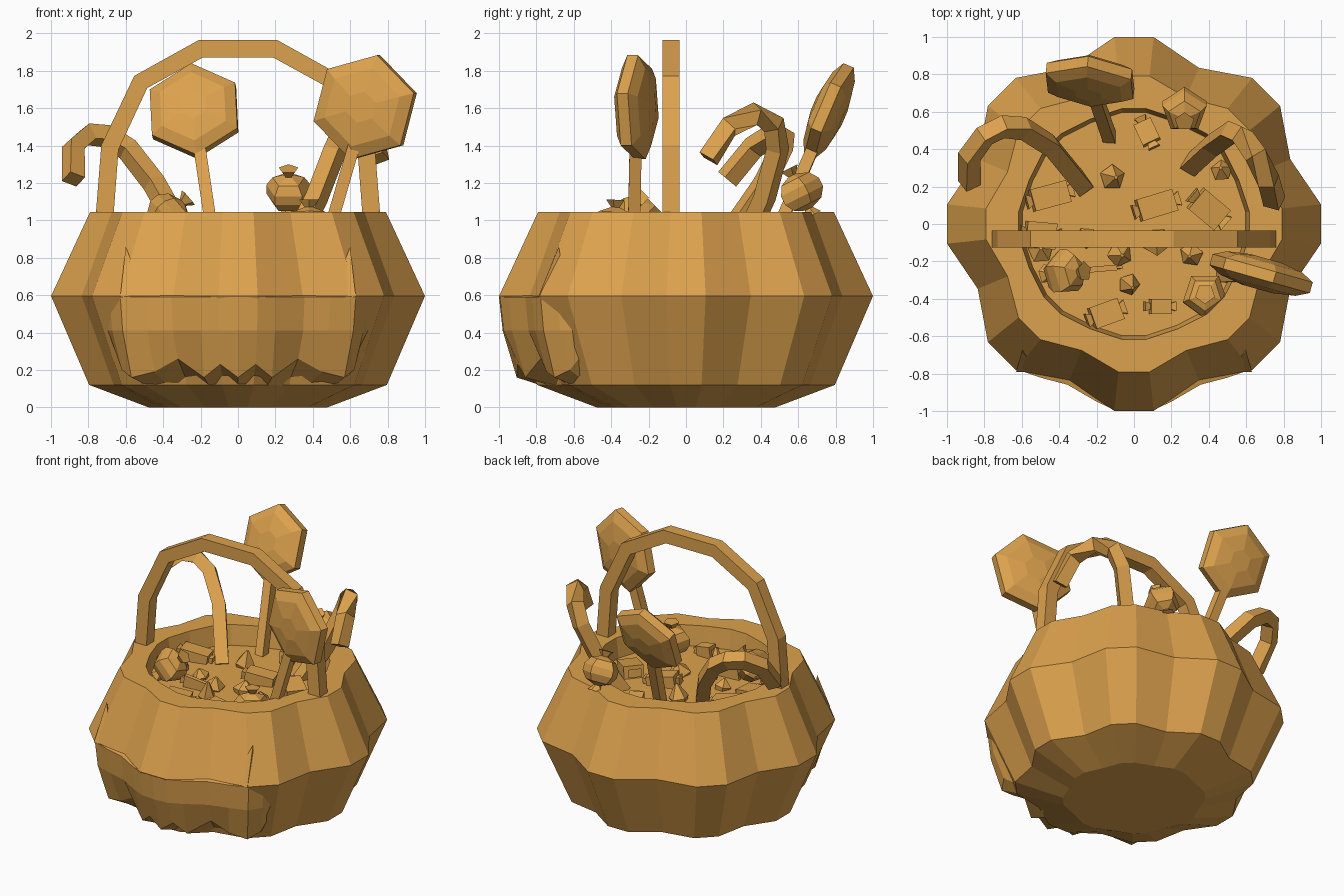
import bpy, bmesh
from math import sin, cos, radians, pi
from mathutils import Vector, Matrix

if "Cube" in bpy.data.objects:
    bpy.data.objects.remove(bpy.data.objects["Cube"])

caramel = bpy.data.materials.new("caramel_orange")
caramel.use_nodes = True
caramel.diffuse_color = (0.72, 0.36, 0.075, 1)
caramel.node_tree.nodes["Principled BSDF"].inputs["Base Color"].default_value = (0.72, 0.36, 0.075, 1)


def finish(name, bm, matrix=Matrix()):
    bmesh.ops.recalc_face_normals(bm, faces=bm.faces)
    mesh = bpy.data.meshes.new(name)
    bm.to_mesh(mesh)
    bm.free()
    mesh.materials.append(caramel)
    ob = bpy.data.objects.new(name, mesh)
    ob.matrix_world = matrix
    bpy.context.collection.objects.link(ob)
    return ob


def loft(bm, rings, closed=True, caps=True):
    """Bridge rows of points with quads."""
    rows = [[bm.verts.new(p) for p in ring] for ring in rings]
    n = len(rows[0])
    for a, b in zip(rows, rows[1:]):
        for i in range(n if closed else n - 1):
            j = (i + 1) % n
            bm.faces.new((a[i], a[j], b[j], b[i]))
    if caps:
        bm.faces.new(rows[0][::-1])
        bm.faces.new(rows[-1])


def aim(position, axis, spin=0):
    """Place an object so that its local z follows the axis."""
    turn = Vector(axis).to_track_quat('Z', 'Y').to_matrix().to_4x4()
    return Matrix.Translation(position) @ turn @ Matrix.Rotation(radians(spin), 4, 'Z')


def lathe(name, profile, sides, matrix):
    bm = bmesh.new()
    loft(bm, [[(r * cos(2 * pi * i / sides), r * sin(2 * pi * i / sides), z)
               for i in range(sides)] for r, z in profile])
    return finish(name, bm, matrix)


def sweep(name, points, normal, width, depth):
    """Sweep a rectangle along a path lying near a plane."""
    pts = [Vector(p) for p in points]
    normal = Vector(normal).normalized()
    rings = []
    for i, p in enumerate(pts):
        before = (p - pts[max(i - 1, 0)]).normalized()
        after = (pts[min(i + 1, len(pts) - 1)] - p).normalized()
        tangent = (before + after).normalized()
        side = tangent.cross(normal).normalized()
        up = side.cross(tangent)
        rings.append([p + side * width / 2 * a + up * depth / 2 * b
                      for a, b in ((1, 1), (-1, 1), (-1, -1), (1, -1))])
    bm = bmesh.new()
    loft(bm, rings)
    return finish(name, bm)


# Lobed basket: eight flat-topped lobes with creases between them
def lobed_ring(r, z, valley):
    ring = []
    for k in range(8):
        for offset, scale in ((-6, 1), (6, 1), (22.5, valley)):
            a = radians(45 * k + offset)
            ring.append((r * scale * cos(a), r * scale * sin(a), z))
    return ring


bm = bmesh.new()
loft(bm, [lobed_ring(*s) for s in (
    (0.48, 0, 0.95), (0.8, 0.12, 0.9), (1.005, 0.595, 0.9), (0.795, 1.045, 0.92),
    (0.62, 1.045, 0.98), (0.6, 0.9, 0.98))])
finish("basket", bm)


# Carved face: bulging front plate with a jagged lower edge
half = [(0, 1, 0.16), (6, 1, 0.23), (12, 0.97, 0.16), (22.5, 0.93, 0.26),
        (31, 0.96, 0.19), (39, 1, 0.16), (45, 0.97, 0.2), (49, 0.94, 0.28)]
columns = [(-a, r, z) for a, r, z in half[:0:-1]] + half


def face_row(radius, z=None):
    return [(radius * r * sin(radians(a)), -radius * r * cos(radians(a)),
             jag if z is None else z) for a, r, jag in columns]


bm = bmesh.new()
loft(bm, [face_row(0.9, 0.62), face_row(1.0, 0.59), face_row(0.98, 0.41),
          face_row(0.905), face_row(0.72, 0.1)], closed=False, caps=False)
finish("carved_face", bm)

# Raised outer corners of the face
for side, label in ((1, "left"), (-1, "right")):
    bm = bmesh.new()
    base = [bm.verts.new((side * x, y, z)) for x, y, z in
            ((0.63, -0.79, 0.59), (0.5, -0.79, 0.6), (0.58, -0.64, 0.6))]
    tip = bm.verts.new((side * 0.6, -0.68, 0.86))
    bm.faces.new(base)
    for i in range(3):
        bm.faces.new((base[i], base[(i + 1) % 3], tip))
    finish(label + "_face_corner", bm)

# Carrying handle
arch = [(0.715, 1.0), (0.685, 1.39), (0.52, 1.74), (0.2, 1.917)]
path = [(-x, -0.08, z) for x, z in arch] + [(x, -0.08, z) for x, z in arch[::-1]]
sweep("handle", path, (0, 1, 0), 0.095, 0.09)

# Lollipops: six-sided lens on a square stick
for label, base, centre, facing, spin, r in (
        ("back", (-0.13, 0.46, 0.88), (-0.235, 0.765, 1.585), (0.1, 0.92, -0.39), 25, 0.265),
        ("side", (0.47, -0.28, 0.88), (0.68, -0.265, 1.605), (-0.27, -0.96, 0), 15, 0.288)):
    lathe(label + "_lollipop", [(0.3 * r, -0.085), (0.75 * r, -0.065), (r, -0.03),
                                (r, 0.03), (0.75 * r, 0.065), (0.3 * r, 0.085)],
          6, aim(centre, facing, spin))
    sweep(label + "_lollipop_stick", [base, centre], (0, 1, 0), 0.065, 0.065)

# Candy canes
sweep("right_candy_cane", [
    (-0.27, 0.2, 0.88), (-0.45, 0.42, 1.2), (-0.59, 0.51, 1.38), (-0.7, 0.52, 1.45),
    (-0.8, 0.47, 1.46), (-0.88, 0.36, 1.39), (-0.88, 0.22, 1.22)], (0.5, -0.75, 0.4), 0.09, 0.09)
sweep("left_candy_cane", [
    (0.3, 0.31, 0.88), (0.42, 0.42, 1.12), (0.52, 0.49, 1.38), (0.58, 0.47, 1.51),
    (0.65, 0.37, 1.57), (0.72, 0.23, 1.5), (0.75, 0.12, 1.33)], (0.8, -0.5, -0.2), 0.09, 0.09)

# Round wrapped sweets with twisted ends
sweet = [(0.055, -0.14), (0.025, -0.1), (0.09, -0.075), (0.125, -0.025),
         (0.125, 0.025), (0.09, 0.075), (0.025, 0.1), (0.055, 0.14)]
for i, (place, axis, spin) in enumerate((
        ((0.27, 0.61, 1.15), (0, -0.45, 0.9), 18),
        ((-0.37, -0.26, 1.03), (0.75, 0.05, 0.65), 0),
        ((0.38, -0.38, 0.97), (0, 0.05, 1), 18))):
    lathe(f"round_sweet_{i + 1}", sweet, 5, aim(place, axis, spin))

# Wrapped bars: a box with flared ends
for i, (x, y, turn, length, width) in enumerate((
        (-0.45, 0.15, 15, 0.2, 0.12), (0.12, 0.1, 17, 0.2, 0.12),
        (-0.15, -0.48, 20, 0.16, 0.12), (0.07, 0.49, 115, 0.12, 0.1),
        (0.4, 0.08, -40, 0.18, 0.14), (-0.5, -0.06, -5, 0.16, 0.14),
        (0.14, -0.44, 0, 0.11, 0.08), (-0.18, -0.24, 5, 0.17, 0.03))):
    bm = bmesh.new()
    half_l, w = length / 2, width / 2
    rings = []
    for d, s in ((-half_l - 0.03, 0.65), (-half_l, 0.4), (-half_l, 1),
                 (half_l, 1), (half_l, 0.4), (half_l + 0.03, 0.65)):
        rings.append([(d, a * w * s, b * 0.045 * s)
                      for a, b in ((1, 1), (-1, 1), (-1, -1), (1, -1))])
    loft(bm, rings)
    finish(f"wrapped_bar_{i + 1}", bm, Matrix.Translation((x, y, 0.93))
           @ Matrix.Rotation(radians(turn), 4, 'Z') @ Matrix.Rotation(0.15, 4, 'Y'))

# Small pointed sweets scattered on top
for i, (x, y, r, h) in enumerate((
        (-0.12, 0.25, 0.07, 0.12), (0.47, 0.28, 0.06, 0.08), (-0.25, -0.07, 0.06, 0.07),
        (-0.08, -0.16, 0.07, 0.09), (0.12, -0.1, 0.08, 0.08), (0.31, -0.16, 0.065, 0.08),
        (-0.03, -0.32, 0.06, 0.14), (-0.5, -0.15, 0.07, 0.08))):
    lathe(f"pointed_sweet_{i + 1}", [(0.7 * r, -0.03), (r, 0.02), (0.15 * r, h)], 5,
          aim((x, y, 0.9), (0.2 * cos(i * 2), 0.3 * sin(i * 2), 1), 40 * i))
